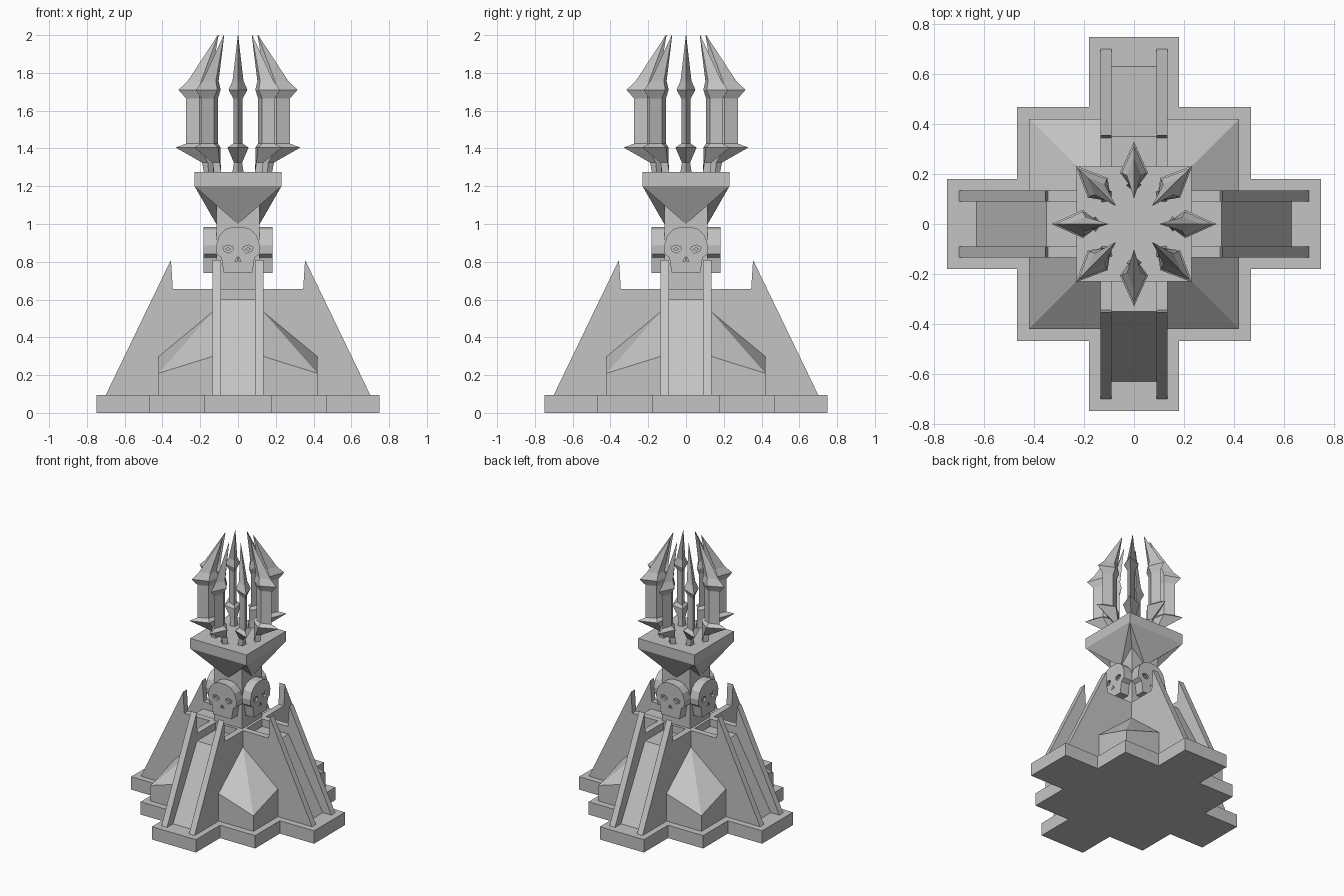
import bpy, bmesh
from math import pi
from mathutils import Matrix, Vector

if "Cube" in bpy.data.objects:
    bpy.data.objects.remove(bpy.data.objects["Cube"])

STONE = (0.55, 0.55, 0.55, 1)
stone = bpy.data.materials.new("grey_stone")
stone.use_nodes = True
stone.diffuse_color = STONE
stone.node_tree.nodes["Principled BSDF"].inputs["Base Color"].default_value = STONE


def loft(bm, rings):
    """Skin a list of equal-length rings and cap both ends."""
    loops = [[bm.verts.new(p) for p in ring] for ring in rings]
    n = len(loops[0])
    for a, b in zip(loops, loops[1:]):
        for i in range(n):
            j = (i + 1) % n
            bm.faces.new((a[i], a[j], b[j], b[i]))
    bm.faces.new(loops[0][::-1])
    bm.faces.new(loops[-1])


def prism_x(bm, profile, x0, x1):
    """Extrude a (forward, z) profile along x; forward is -y."""
    loft(bm, [[(x, -f, z) for f, z in profile] for x in (x0, x1)])


def prism_y(bm, profile, f0, f1):
    """Extrude an (x, z) profile along the forward direction."""
    loft(bm, [[(x, -f, z) for x, z in profile] for f in (f0, f1)])


def prism_z(bm, profile, z0, z1):
    loft(bm, [[(x, y, z) for x, y in profile] for z in (z0, z1)])


def to_mesh(name, bm):
    bmesh.ops.recalc_face_normals(bm, faces=bm.faces)
    mesh = bpy.data.meshes.new(name)
    bm.to_mesh(mesh)
    bm.free()
    mesh.materials.append(stone)
    return mesh


def place(name, mesh, angle=0):
    ob = bpy.data.objects.new(name, mesh)
    ob.matrix_world = Matrix.Rotation(angle, 4, 'Z')
    bpy.context.collection.objects.link(ob)
    return ob


def around(name, mesh, count):
    for i in range(count):
        place(f"{name}_{i + 1}", mesh, i * 2 * pi / count)


def square(h):
    return [(-h, -h), (h, -h), (h, h), (-h, h)]


# Stepped cross-shaped plinth
bm = bmesh.new()
A, B, C = 0.18, 0.468, 0.748
quarter = [(C, -A), (C, A), (B, A), (B, B), (A, B)]
outline = []
for k in range(4):
    for x, y in quarter:
        v = Matrix.Rotation(k * pi / 2, 3, 'Z') @ Vector((x, y, 0))
        outline.append((v.x, v.y))
prism_z(bm, outline, 0, 0.095)
place("plinth", to_mesh("plinth", bm))

# Sloped stair arms: two tall side rails with a ramp between
bm = bmesh.new()
rail = [(0, 0.095), (0.70, 0.095), (0.355, 0.81), (0.345, 0.655), (0, 0.655)]
for s in (-1, 1):
    prism_x(bm, rail, s * 0.09, s * 0.135)
prism_x(bm, [(0, 0.095), (0.63, 0.095), (0.35, 0.6), (0, 0.6)], -0.09, 0.09)
around("stair_arm", to_mesh("stair_arm", bm), 4)

# Corner buttresses with a ridge rising towards the core
bm = bmesh.new()
I, O = 0.13, 0.42
foot = [(I, I), (O, I), (O, O), (I, O)]
bottom = [bm.verts.new((x, y, 0.095)) for x, y in foot]
top = [bm.verts.new((x, y, z)) for (x, y), z in zip(foot, (0.54, 0.3, 0.21, 0.3))]
for i in range(4):
    j = (i + 1) % 4
    bm.faces.new((bottom[i], bottom[j], top[j], top[i]))
bm.faces.new(bottom[::-1])
bm.faces.new((top[0], top[1], top[2]))
bm.faces.new((top[0], top[2], top[3]))
around("corner_buttress", to_mesh("corner_buttress", bm), 4)

# Central column and the slab it carries
bm = bmesh.new()
prism_z(bm, square(0.115), 0.095, 1.2)
place("column", to_mesh("column", bm))
bm = bmesh.new()
prism_z(bm, square(0.23), 1.2, 1.275)
place("slab", to_mesh("slab", bm))

# Faceted bracket under each side of the slab
bm = bmesh.new()
H, N = 0.23, 0.115
tip = bm.verts.new((0, -N, 1.0))
left, right = [bm.verts.new((s * H, -H, 1.2)) for s in (-1, 1)]
inner_l, inner_r = [bm.verts.new((s * N, -N, 1.1)) for s in (-1, 1)]
heart = bm.verts.new((0, 0, 1.2))
for f in ((left, tip, right), (left, inner_l, tip), (right, tip, inner_r),
          (left, right, heart), (inner_l, left, heart), (right, inner_r, heart),
          (tip, inner_l, heart), (inner_r, tip, heart)):
    bm.faces.new(f)
around("bracket", to_mesh("bracket", bm), 4)

# Skull: extruded outline with cut sockets and nose
half = [(0.075, 0.74), (0.088, 0.822), (0.112, 0.84), (0.116, 0.885),
        (0.1, 0.937), (0.066, 0.972), (0.025, 0.985)]
bm = bmesh.new()
prism_y(bm, half + [(-x, z) for x, z in reversed(half)], 0.1, 0.183)
skull = place("skull", to_mesh("skull", bm))
bm = bmesh.new()
socket = [(0.024, 0.866), (0.045, 0.846), (0.072, 0.856),
          (0.08, 0.876), (0.055, 0.888), (0.03, 0.88)]
for s in (-1, 1):
    prism_y(bm, [(s * x, z) for x, z in socket], 0.165, 0.2)
    prism_y(bm, [(s * 0.003, 0.828), (s * 0.016, 0.8), (s * 0.005, 0.803)], 0.172, 0.2)
cutter = place("skull_cutter", to_mesh("skull_cutter", bm))
cutter.hide_render = True
mod = skull.modifiers.new("sockets", 'BOOLEAN')
mod.operation = 'DIFFERENCE'
mod.solver = 'EXACT'
mod.object = cutter
bpy.context.view_layer.update()
carved = bpy.data.meshes.new_from_object(
    skull.evaluated_get(bpy.context.evaluated_depsgraph_get()))
for ob in (skull, cutter):
    bpy.data.objects.remove(ob)

# Small eye studs inside the sockets
bm = bmesh.new()
bm.from_mesh(carved)
for s in (-1, 1):
    stud = [(s * 0.036, 0.866), (s * 0.053, 0.856), (s * 0.068, 0.868), (s * 0.053, 0.877)]
    prism_y(bm, stud, 0.16, 0.178)
around("skull", to_mesh("skull", bm), 4)

# Crown spikes: kite sections (z, inner, middle, outer, half width)
sections = [(1.27, 0.13, 0.155, 0.18, 0.03), (1.325, 0.13, 0.16, 0.19, 0.022),
            (1.405, 0.13, 0.205, 0.33, 0.056), (1.425, 0.15, 0.205, 0.275, 0.025),
            (1.665, 0.15, 0.205, 0.275, 0.025), (1.71, 0.13, 0.205, 0.315, 0.05),
            (1.757, 0.145, 0.195, 0.266, 0.029), (2.0, 0.103, 0.105, 0.107, 0.001)]
bm = bmesh.new()
loft(bm, [[(i, 0, z), (m, -w, z), (o, 0, z), (m, w, z)] for z, i, m, o, w in sections])
around("crown_spike", to_mesh("crown_spike", bm), 8)
